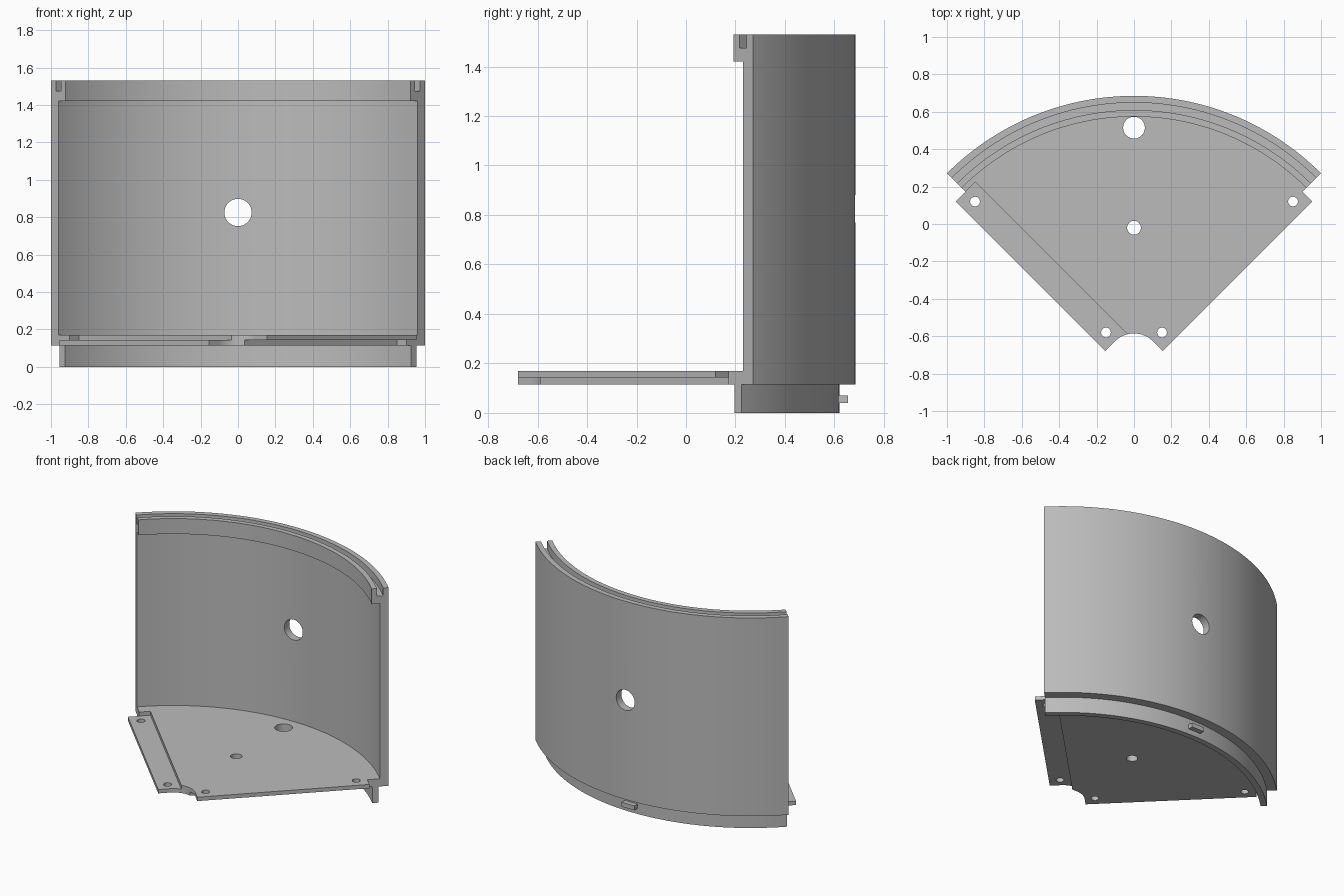
import bpy, bmesh
from math import sin, cos, pi, asin, sqrt
from mathutils import Matrix

cube = bpy.data.objects.get("Cube")
if cube:
    bpy.data.objects.remove(cube, do_unlink=True)

CY = -0.729                  # y of the arc centre
FLOOR_R = 1.357              # inner radius of the wall
HUB_R = 0.144                # concave cut at the wedge tip
Z0, Z1, Z2 = 0.115, 0.1425, 0.17   # floor bottom, lap joint, floor top
LAP = 0.074                  # half width of the lap strip
STEPS = 64

grey = bpy.data.materials.new("plain grey")
grey.use_nodes = True
colour = (0.50, 0.50, 0.50, 1)
grey.diffuse_color = colour
grey.node_tree.nodes["Principled BSDF"].inputs["Base Color"].default_value = colour


def finish(name, bm):
    bmesh.ops.recalc_face_normals(bm, faces=bm.faces)
    mesh = bpy.data.meshes.new(name)
    bm.to_mesh(mesh)
    bm.free()
    mesh.materials.append(grey)
    obj = bpy.data.objects.new(name, mesh)
    bpy.context.collection.objects.link(obj)
    return obj


def select(obj):
    bpy.ops.object.select_all(action='DESELECT')
    obj.select_set(True)
    bpy.context.view_layer.objects.active = obj


def boolean(target, other, operation):
    select(target)
    mod = target.modifiers.new("cut", 'BOOLEAN')
    mod.object, mod.operation, mod.solver = other, operation, 'EXACT'
    bpy.ops.object.modifier_apply(modifier=mod.name)
    bpy.data.objects.remove(other, do_unlink=True)


def drill(target, location, radius, depth, axis='Z'):
    bm = bmesh.new()
    turn = Matrix.Rotation(pi / 2, 4, 'X') if axis == 'Y' else Matrix()
    bmesh.ops.create_cone(bm, cap_ends=True, segments=40, radius1=radius, radius2=radius,
                          depth=depth, matrix=Matrix.Translation(location) @ turn)
    cutter = finish("hole_cutter", bm)
    cutter.hide_render = True
    boolean(target, cutter, 'DIFFERENCE')


def arc(radius, start, end, steps):
    angles = [start + (end - start) * i / steps for i in range(steps + 1)]
    return [(radius * cos(a), CY + radius * sin(a)) for a in angles]


def edge_point(side, along, out):
    # Position measured along one straight edge of the wedge and outward from it
    s = sqrt(0.5)
    return (side * s * (along + out), CY + s * (along - out))


def floor_layer(name, side, low, high):
    # Tongue on one edge, rebate on the other
    end = 1.275
    outline = [edge_point(1, HUB_R, LAP), edge_point(1, end, LAP), edge_point(1, end, 0)]
    outline += arc(FLOOR_R, pi / 4, 3 * pi / 4, STEPS)
    outline += [edge_point(-1, end, 0), edge_point(-1, end, -LAP)]
    outline += arc(HUB_R, 3 * pi / 4 - asin(LAP / HUB_R), pi / 4, 16)
    bm = bmesh.new()
    face = bm.faces.new([bm.verts.new((side * x, y, low)) for x, y in outline])
    grown = bmesh.ops.extrude_face_region(bm, geom=[face])
    verts = [v for v in grown["geom"] if isinstance(v, bmesh.types.BMVert)]
    bmesh.ops.translate(bm, verts=verts, vec=(0, 0, high - low))
    return finish(name, bm)


# Curved wall: stepped foot, plain wall, thick rim with a groove
profile = [(1.307, 0), (1.349, 0), (1.349, Z0), (1.414, Z0), (1.414, 1.53),
           (1.378, 1.53), (1.378, 1.475), (1.338, 1.475), (1.338, 1.53),
           (1.303, 1.53), (1.303, 1.42), (FLOOR_R, 1.42), (FLOOR_R, Z0), (1.307, Z0)]
bm = bmesh.new()
rings = []
for i in range(STEPS + 1):
    a = pi / 4 + pi / 2 * i / STEPS
    rings.append([bm.verts.new((r * cos(a), CY + r * sin(a), z)) for r, z in profile])
for a, b in zip(rings, rings[1:]):
    for j in range(len(profile)):
        k = (j + 1) % len(profile)
        bm.faces.new((a[j], a[k], b[k], b[j]))
bm.faces.new(rings[0])
bm.faces.new(rings[-1])
wall = finish("curved_wall", bm)
drill(wall, (0, 0.65, 0.825), 0.073, 0.4, 'Y')

# Floor: two mirrored layers make the half-lap joints
floor = floor_layer("floor", 1, Z1, Z2)
boolean(floor, floor_layer("floor_lower", -1, Z0, Z1), 'UNION')
for x, y, radius in [(0.85, 0.12, 0.026), (-0.85, 0.12, 0.026), (0.15, -0.58, 0.026),
                     (-0.15, -0.58, 0.026), (0, -0.02, 0.037), (0, 0.515, 0.058)]:
    drill(floor, (x, y, Z1), radius, 0.3)

# Small locating tab on the back of the foot
bm = bmesh.new()
bmesh.ops.create_cube(bm, size=1, matrix=Matrix.Translation((0, 0.634, 0.055))
                      @ Matrix.Diagonal((0.1, 0.042, 0.032, 1)))
finish("locating_tab", bm)

for obj in (wall, floor):
    select(obj)
    bpy.ops.object.shade_smooth_by_angle(angle=pi / 6)
